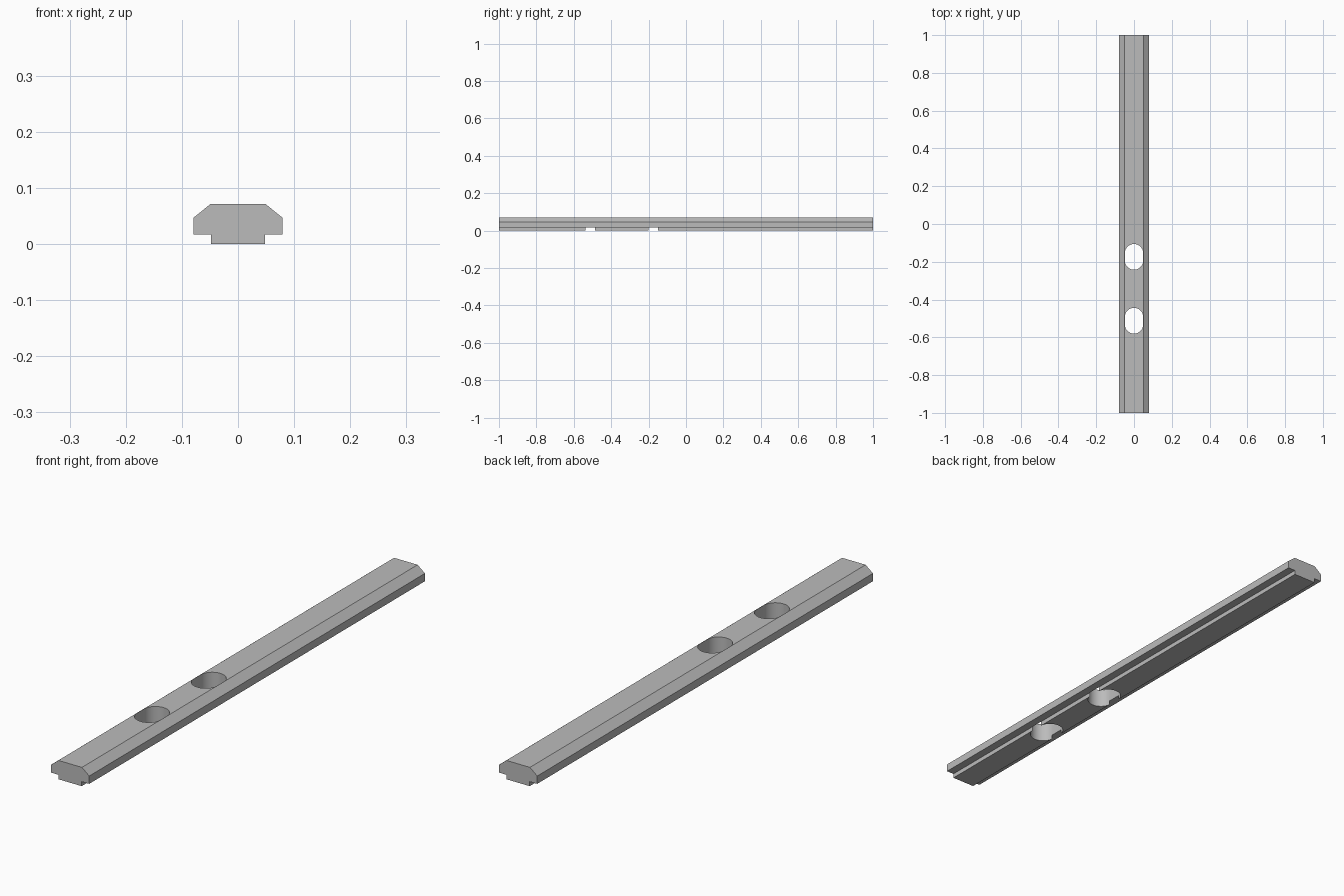
import bpy, bmesh, math

cube = bpy.data.objects.get("Cube")
if cube:
    bpy.data.objects.remove(cube, do_unlink=True)

steel = bpy.data.materials.new("grey_steel")
steel.use_nodes = True
steel.diffuse_color = (0.5, 0.5, 0.5, 1)
steel.node_tree.nodes["Principled BSDF"].inputs["Base Color"].default_value = (0.5, 0.5, 0.5, 1)


def prism(name, outline, offset):
    """Extrude a closed outline of 3D points along an offset."""
    bm = bmesh.new()
    face = bm.faces.new([bm.verts.new(p) for p in outline])
    top = bmesh.ops.extrude_face_region(bm, geom=[face])["geom"]
    bmesh.ops.translate(bm, vec=offset, verts=[g for g in top if isinstance(g, bmesh.types.BMVert)])
    bmesh.ops.recalc_face_normals(bm, faces=bm.faces)
    mesh = bpy.data.meshes.new(name)
    bm.to_mesh(mesh)
    bm.free()
    mesh.materials.append(steel)
    obj = bpy.data.objects.new(name, mesh)
    bpy.context.collection.objects.link(obj)
    return obj


# T-shaped rail with chamfered top edges
half = [(0.0482, 0), (0.0482, 0.017), (0.0795, 0.017), (0.0795, 0.0465), (0.0492, 0.071)]
profile = half + [(-x, z) for x, z in reversed(half)]
rail = prism("slotted_rail", [(x, -1, z) for x, z in profile], (0, 2, 0))

# Rounded slots that just break through the sides of the neck
RADIUS, STRAIGHT, SEGMENTS = 0.0486, 0.0195, 24
for label, centre in (("front", -0.512), ("middle", -0.174)):
    outline = []
    for end in (1, -1):
        for i in range(SEGMENTS + 1):
            a = math.pi * i / SEGMENTS
            outline.append((end * RADIUS * math.cos(a),
                            centre + end * (STRAIGHT + RADIUS * math.sin(a)), -0.1))
    cutter = prism(label + "_slot_cutter", outline, (0, 0, 0.3))
    cutter.hide_render = True
    cutter.hide_set(True)
    cutter.display_type = 'WIRE'
    cut = rail.modifiers.new(label + "_slot", 'BOOLEAN')
    cut.operation = 'DIFFERENCE'
    cut.solver = 'EXACT'
    cut.object = cutter

# Bake the cuts, drop the cutters and smooth the slot walls
bpy.context.view_layer.update()
depsgraph = bpy.context.evaluated_depsgraph_get()
baked = bpy.data.meshes.new_from_object(rail.evaluated_get(depsgraph))
rail.modifiers.clear()
rail.data = baked
for obj in [o for o in bpy.data.objects if o.name.endswith("_slot_cutter")]:
    bpy.data.objects.remove(obj, do_unlink=True)
bpy.ops.object.select_all(action='DESELECT')
rail.select_set(True)
bpy.context.view_layer.objects.active = rail
bpy.ops.object.shade_smooth_by_angle(angle=math.radians(20))
